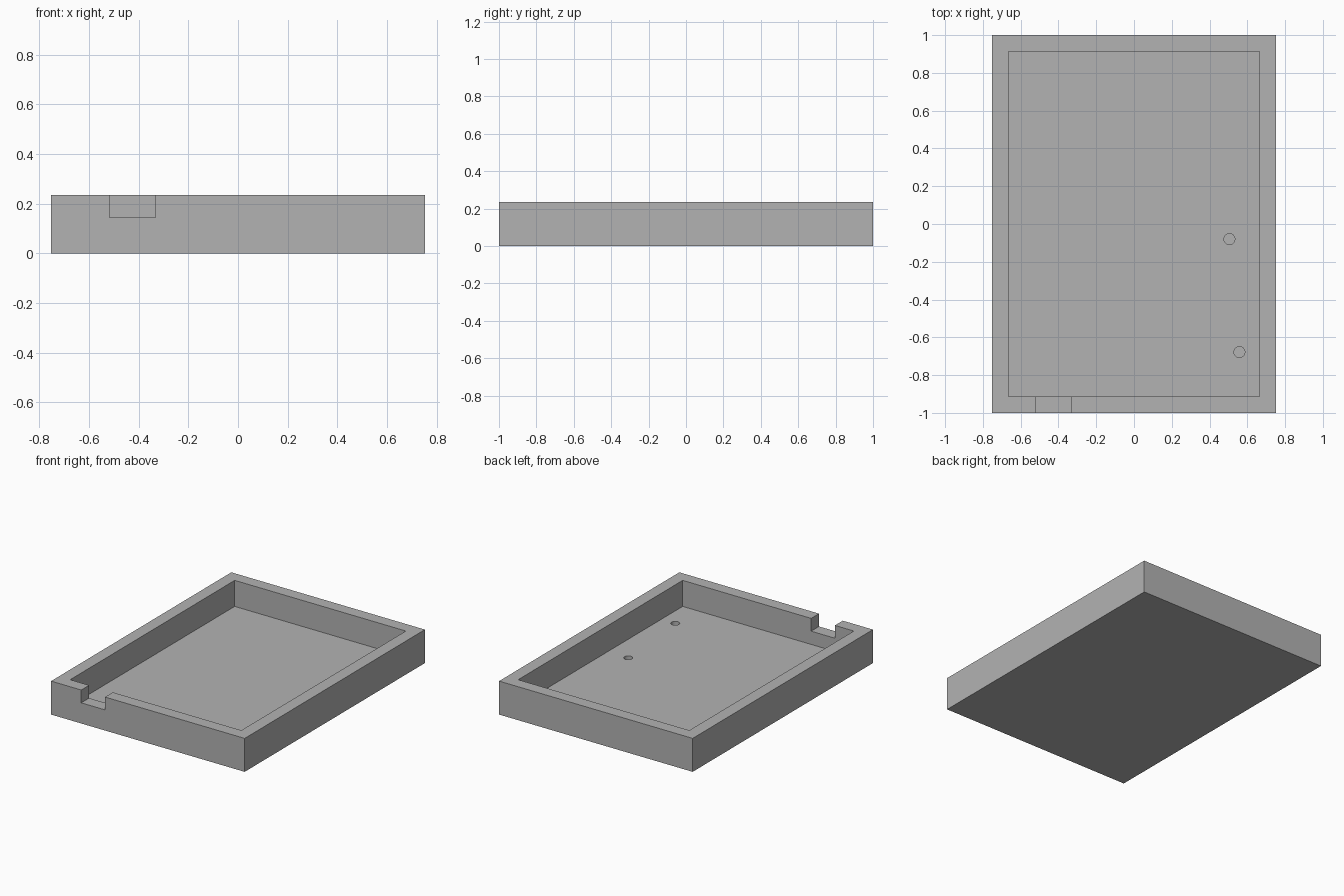
import bpy

cube = bpy.data.objects.get("Cube")
if cube:
    bpy.data.objects.remove(cube, do_unlink=True)

# Overall sizes
WIDTH, LENGTH, HEIGHT = 1.504, 2.0, 0.235
WALL, FLOOR = 0.087, 0.052
OVERSHOOT = 0.1

grey = bpy.data.materials.new("matte grey")
grey.use_nodes = True
colour = (0.45, 0.45, 0.45, 1)
grey.diffuse_color = colour
grey.node_tree.nodes["Principled BSDF"].inputs["Base Color"].default_value = colour


def box(name, low, high):
    """Box between two opposite corners."""
    bpy.ops.mesh.primitive_cube_add(size=1)
    ob = bpy.context.object
    ob.name = name
    ob.location = [(a + b) / 2 for a, b in zip(low, high)]
    ob.scale = [b - a for a, b in zip(low, high)]
    bpy.ops.object.transform_apply(location=True, rotation=False, scale=True)
    ob.data.materials.append(grey)
    return ob


def hole(name, x, y, radius, depth):
    """Upright cylinder sunk into the tray floor."""
    bpy.ops.mesh.primitive_cylinder_add(
        vertices=32, radius=radius, depth=depth + OVERSHOOT,
        location=(x, y, FLOOR + (OVERSHOOT - depth) / 2))
    ob = bpy.context.object
    ob.name = name
    ob.data.materials.append(grey)
    return ob


def cut(target, cutter):
    """Subtract the cutter and discard it."""
    mod = target.modifiers.new(cutter.name, "BOOLEAN")
    mod.operation = "DIFFERENCE"
    mod.solver = "EXACT"
    mod.object = cutter
    bpy.context.view_layer.objects.active = target
    bpy.ops.object.modifier_apply(modifier=mod.name)
    bpy.data.objects.remove(cutter, do_unlink=True)


# Solid block for the tray
hx, hy = WIDTH / 2, LENGTH / 2
tray = box("tray", (-hx, -hy, 0), (hx, hy, HEIGHT))

# Open cavity
cut(tray, box("cavity", (WALL - hx, WALL - hy, FLOOR),
              (hx - WALL, hy - WALL, HEIGHT + OVERSHOOT)))

# Cable notch in the front wall
cut(tray, box("notch", (-0.518, -hy - OVERSHOOT, 0.145),
              (-0.333, WALL - hy + OVERSHOOT, HEIGHT + OVERSHOOT)))

# Blind holes in the floor
for x, y in ((0.505, -0.08), (0.558, -0.678)):
    cut(tray, hole("floor_hole", x, y, 0.029, 0.03))

# Smooth the hole walls, keep every other edge sharp
bpy.ops.object.select_all(action="DESELECT")
tray.select_set(True)
bpy.context.view_layer.objects.active = tray
bpy.ops.object.shade_smooth_by_angle()
